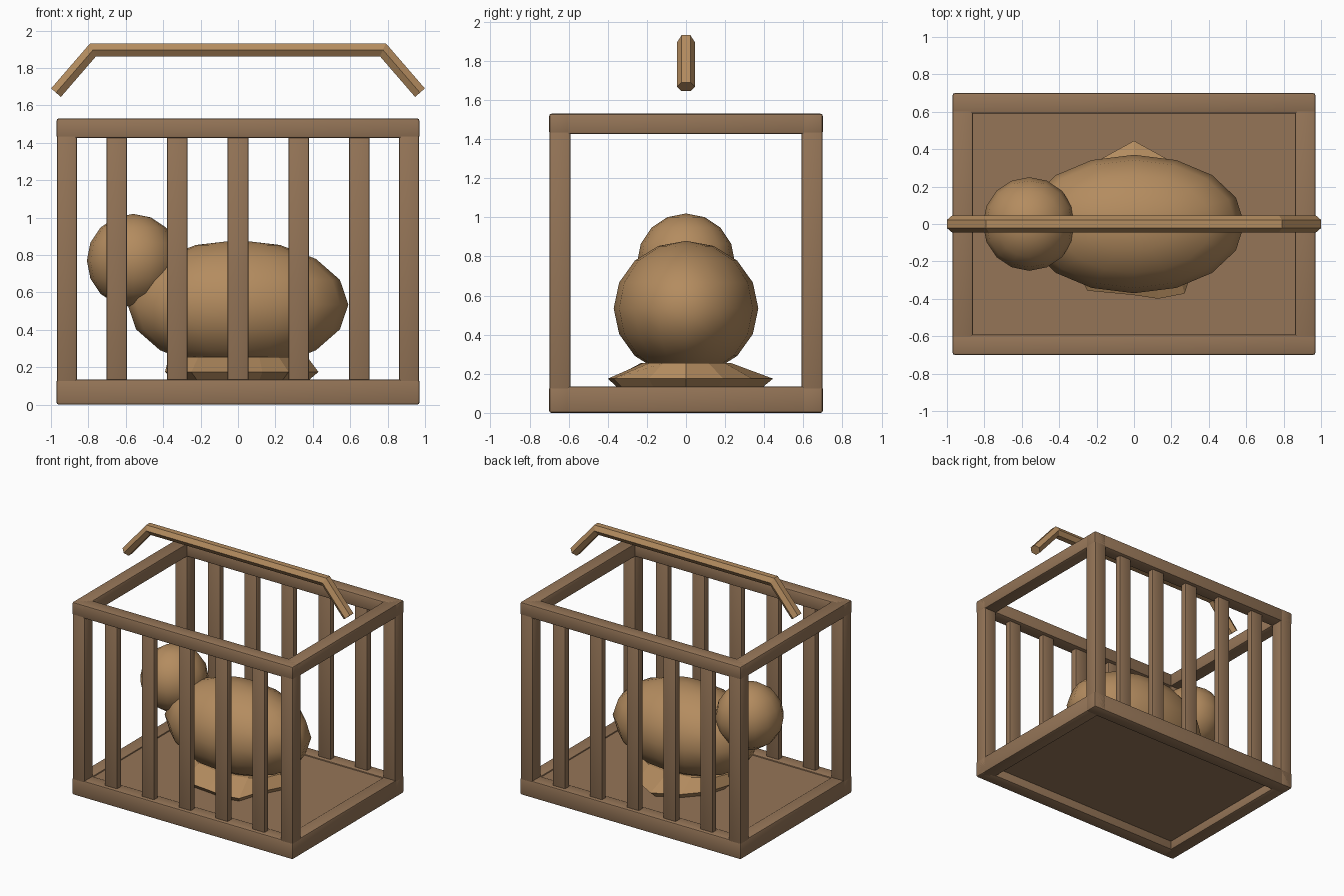
import bpy, bmesh, math
from mathutils import Vector

if "Cube" in bpy.data.objects:
    bpy.data.objects.remove(bpy.data.objects["Cube"])


def material(name, rgb):
    m = bpy.data.materials.new(name)
    m.diffuse_color = (*rgb, 1)
    m.use_nodes = True
    m.node_tree.nodes["Principled BSDF"].inputs["Base Color"].default_value = m.diffuse_color
    return m


WOOD = material("brown_wood", (0.30, 0.178, 0.096))
TAN = material("tan", (0.455, 0.262, 0.115))


def finish(bm, name, mat, smooth=30):
    bmesh.ops.recalc_face_normals(bm, faces=bm.faces)
    me = bpy.data.meshes.new(name)
    bm.to_mesh(me)
    bm.free()
    ob = bpy.data.objects.new(name, me)
    bpy.context.collection.objects.link(ob)
    me.materials.append(mat)
    if smooth:
        bpy.ops.object.select_all(action='DESELECT')
        bpy.context.view_layer.objects.active = ob
        ob.select_set(True)
        bpy.ops.object.shade_smooth_by_angle(angle=math.radians(smooth))
    return ob


def box(name, lo, hi, bevel=0.012):
    """Rounded box between two corners."""
    lo, hi = Vector(lo), Vector(hi)
    bm = bmesh.new()
    bmesh.ops.create_cube(bm, size=1)
    for v in bm.verts:
        v.co = Vector([(lo[i] + hi[i]) / 2 + v.co[i] * (hi[i] - lo[i]) for i in range(3)])
    if bevel:
        bmesh.ops.bevel(bm, geom=bm.edges[:], offset=bevel, segments=2,
                        profile=0.5, affect='EDGES')
    return finish(bm, name, WOOD, 35)


def ellipsoid(name, centre, radii):
    bm = bmesh.new()
    bmesh.ops.create_uvsphere(bm, u_segments=16, v_segments=8, radius=1)
    for v in bm.verts:
        v.co = Vector([centre[i] + v.co[i] * radii[i] for i in range(3)])
    return finish(bm, name, TAN, 60)


def loft(name, rings, mat, smooth):
    """Closed skin over rings of equal vertex count, capped at both ends."""
    bm = bmesh.new()
    loops = [[bm.verts.new(p) for p in ring] for ring in rings]
    n = len(loops[0])
    for a, b in zip(loops, loops[1:]):
        for i in range(n):
            j = (i + 1) % n
            bm.faces.new((a[i], a[j], b[j], b[i]))
    bm.faces.new(loops[0])
    bm.faces.new(loops[-1])
    return finish(bm, name, mat, smooth)


# Crate outline
X, Y, W = 0.97, 0.70, 0.11
BOTTOM, TOP, HEIGHT = 0.135, 1.425, 1.53

# Floor panel, recessed between the bottom rails
box("floor", (-X + 0.09, -Y + 0.09, 0.07), (X - 0.09, Y - 0.09, 0.125), 0)

# Rails around the bottom and the top
for label, z0, z1 in (("bottom", 0, BOTTOM), ("top", TOP, HEIGHT)):
    for side, s in (("front", -1), ("back", 1)):
        c = s * (Y - W / 2)
        box(f"{label}_{side}_rail", (-X, c - W / 2, z0), (X, c + W / 2, z1))
    for side, s in (("left", -1), ("right", 1)):
        c = s * (X - W / 2)
        box(f"{label}_{side}_rail", (c - W / 2, -Y, z0), (c + W / 2, Y, z1))

# Corner posts
P = W / 2 - 0.001
for sx in (-1, 1):
    for sy in (-1, 1):
        cx, cy = sx * (X - W / 2), sy * (Y - W / 2)
        box("corner_post", (cx - P, cy - P, 0.10), (cx + P, cy + P, 1.45))

# Flat slats along the front and the back
for sy in (-1, 1):
    cy = sy * (Y - W / 2)
    for k in range(-2, 3):
        cx = k * 0.324
        box("slat", (cx - W / 2, cy - 0.026, 0.10), (cx + W / 2, cy + 0.026, 1.45), 0.008)

# Animal
ellipsoid("body", (0, 0, 0.535), (0.59, 0.37, 0.345))
ellipsoid("head", (-0.56, 0, 0.77), (0.248, 0.25, 0.25))

# Uneven bedding pile: rim given as (angle, radius)
rim = [(0, 0.43), (30, 0.38), (60, 0.39), (90, 0.445), (120, 0.39), (150, 0.38),
       (180, 0.39), (207, 0.38), (235, 0.435), (270, 0.38), (288, 0.42),
       (306, 0.46), (330, 0.38)]


def rim_ring(z, f):
    return [(f(r)[0] * math.cos(math.radians(a)), f(r)[1] * math.sin(math.radians(a)), z)
            for a, r in rim]


loft("bedding", [rim_ring(0.12, lambda r: (r * 0.85, r * 0.85)),
                 rim_ring(0.175, lambda r: (r, r)),
                 rim_ring(0.255, lambda r: (0.37, 0.23))], TAN, 0)

# Six-sided carrying handle, mitred at its bends
path = [Vector((x, 0, z)) for x, z in
        ((-0.973, 1.668), (-0.775, 1.897), (0.775, 1.897), (0.973, 1.668))]
rings = []
for i, p in enumerate(path):
    d_in = (p - path[i - 1]).normalized() if i else (path[1] - p).normalized()
    d_out = (path[i + 1] - p).normalized() if i < 3 else d_in
    tangent = (d_in + d_out).normalized()
    up = Vector((-tangent.z, 0, tangent.x)) / tangent.dot(d_in)
    rings.append([p + Vector((0, 0.045 * math.cos(k * math.pi / 3), 0))
                  + up * 0.04 * math.sin(k * math.pi / 3) for k in range(6)])
loft("handle", rings, TAN, 0)
